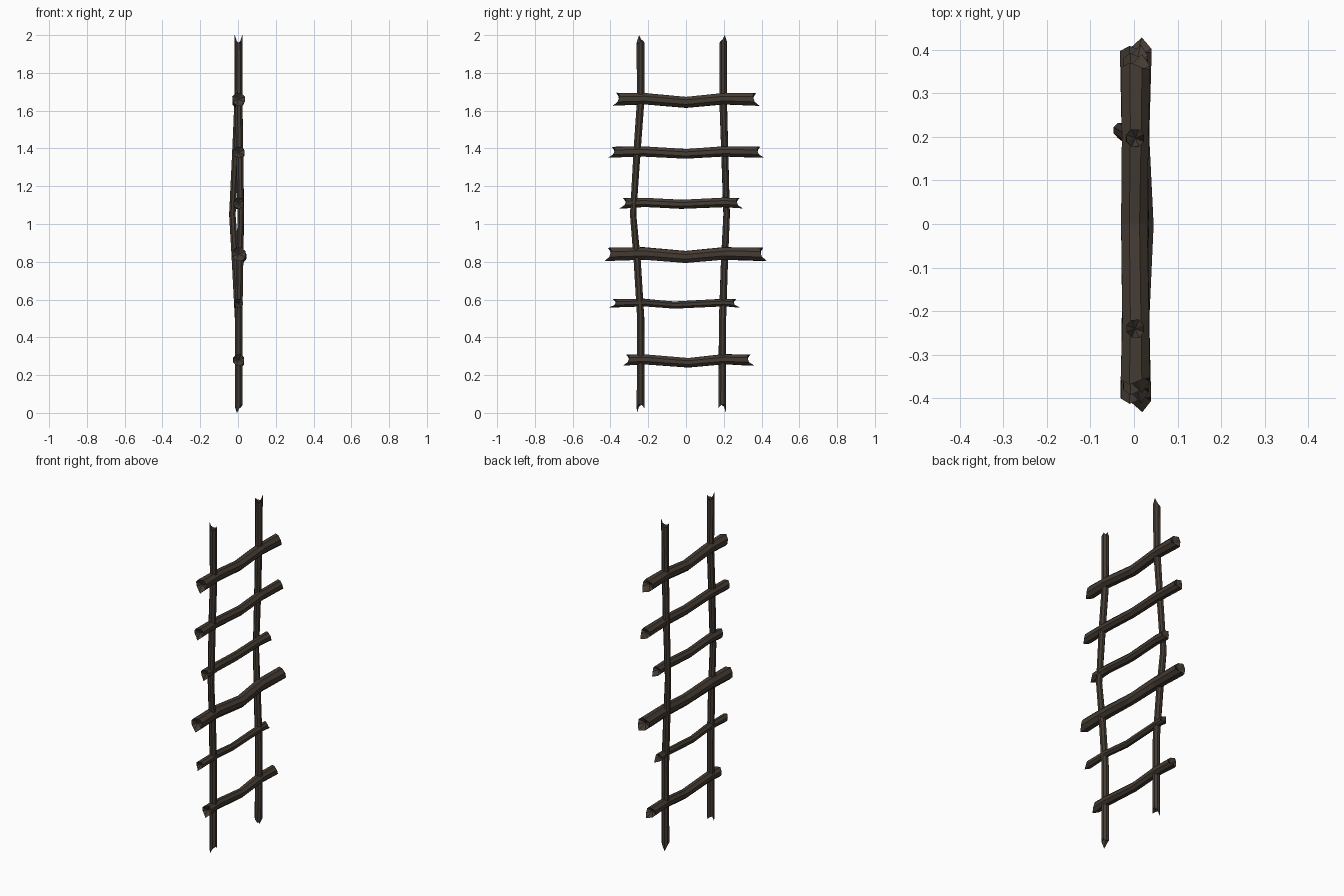
import bpy, bmesh, math, random
from mathutils import Vector

if "Cube" in bpy.data.objects:
    bpy.data.objects.remove(bpy.data.objects["Cube"])

random.seed(4)
SIDES = 8

wood = bpy.data.materials.new("dark_wood")
wood.diffuse_color = (0.058, 0.044, 0.033, 1)
wood.use_nodes = True
wood.node_tree.nodes["Principled BSDF"].inputs["Base Color"].default_value = wood.diffuse_color


def splintered_log(name, path, radii, axis, spike_angles, spike):
    """Bent log along 'y' or 'z' with a jagged, hollowed break at each end."""
    bm = bmesh.new()
    along = Vector((0, 1, 0)) if axis == 'y' else Vector((0, 0, 1))
    side = Vector((0, 0, 1)) if axis == 'y' else Vector((0, 1, 0))
    rings = []
    for i, (p, r) in enumerate(zip(path, radii)):
        ring = []
        for k in range(SIDES):
            a = math.tau * (k + 0.5) / SIDES
            rr = r * random.uniform(0.95, 1.05)
            co = Vector(p) + Vector((rr * math.cos(a), 0, 0)) + side * rr * math.sin(a)
            # long splinter on one side, shorter one opposite
            if i in (0, len(path) - 1):
                d = a - spike_angles[0 if i == 0 else 1]
                out = max(0, math.cos(d)) ** 4 + 0.45 * max(0, -math.cos(d)) ** 4
                out = spike * (out - 1)
                co += along * (out if i else -out)
            ring.append(bm.verts.new(co))
        rings.append(ring)
    for lo, hi in zip(rings, rings[1:]):
        for k in range(SIDES):
            n = (k + 1) % SIDES
            bm.faces.new((lo[k], lo[n], hi[n], hi[k]))
    # sunken ends
    for ring, p, s in ((rings[0], path[0], 1), (rings[-1], path[-1], -1)):
        c = bm.verts.new(Vector(p) + along * s * spike * 1.3)
        for k in range(SIDES):
            bm.faces.new((ring[k], ring[(k + 1) % SIDES], c))
    bmesh.ops.recalc_face_normals(bm, faces=bm.faces)
    me = bpy.data.meshes.new(name)
    bm.to_mesh(me)
    bm.free()
    me.materials.append(wood)
    ob = bpy.data.objects.new(name, me)
    bpy.context.collection.objects.link(ob)


# Upright rails, bowed apart in the middle
rail_r = [0.022, 0.021, 0.020, 0.018, 0.020, 0.021, 0.022]
zs = [0.0, 0.5, 0.8, 1.05, 1.4, 1.65, 2.0]
left_y = [-0.24, -0.24, -0.258, -0.28, -0.258, -0.24, -0.24]
right_y = [0.192, 0.194, 0.204, 0.215, 0.205, 0.197, 0.197]
bow = [0, 0, 0.5, 1, 0.45, 0.1, 0]
E = math.pi / 8  # spikes aim at a corner of the octagon
splintered_log("left_rail", [(0.003 + 0.012 * b, y, z) for b, y, z in zip(bow, left_y, zs)],
               rail_r, 'z', (11 * E, 9 * E), 0.045)
splintered_log("right_rail", [(0.003 - 0.033 * b, y, z) for b, y, z in zip(bow, right_y, zs)],
               rail_r, 'z', (5 * E, E), 0.045)

# Rungs: height, left end, right end, radius, sag, sideways bend
rungs = [
    (0.28, -0.335, 0.36, 0.031, 0.014, 0.004),
    (0.58, -0.405, 0.285, 0.023, 0.009, -0.003),
    (0.84, -0.432, 0.428, 0.038, 0.014, 0.010),
    (1.11, -0.352, 0.302, 0.029, 0.006, -0.004),
    (1.38, -0.412, 0.412, 0.031, 0.009, 0.004),
    (1.66, -0.388, 0.390, 0.036, 0.015, -0.003),
]
for i, (z, a, b, r, sag, bend) in enumerate(rungs):
    mid = (a + b) / 2
    path = [(0.004, a, z), (0.004, -0.22, z + 0.004), (0.004 + bend, mid, z - sag),
            (0.004, 0.2, z + 0.004), (0.004, b, z)]
    splintered_log(f"rung_{i + 1}", path, [r, r * 0.92, r * 0.88, r * 0.92, r], 'y',
                   (13 * E, 13 * E), 0.035)
